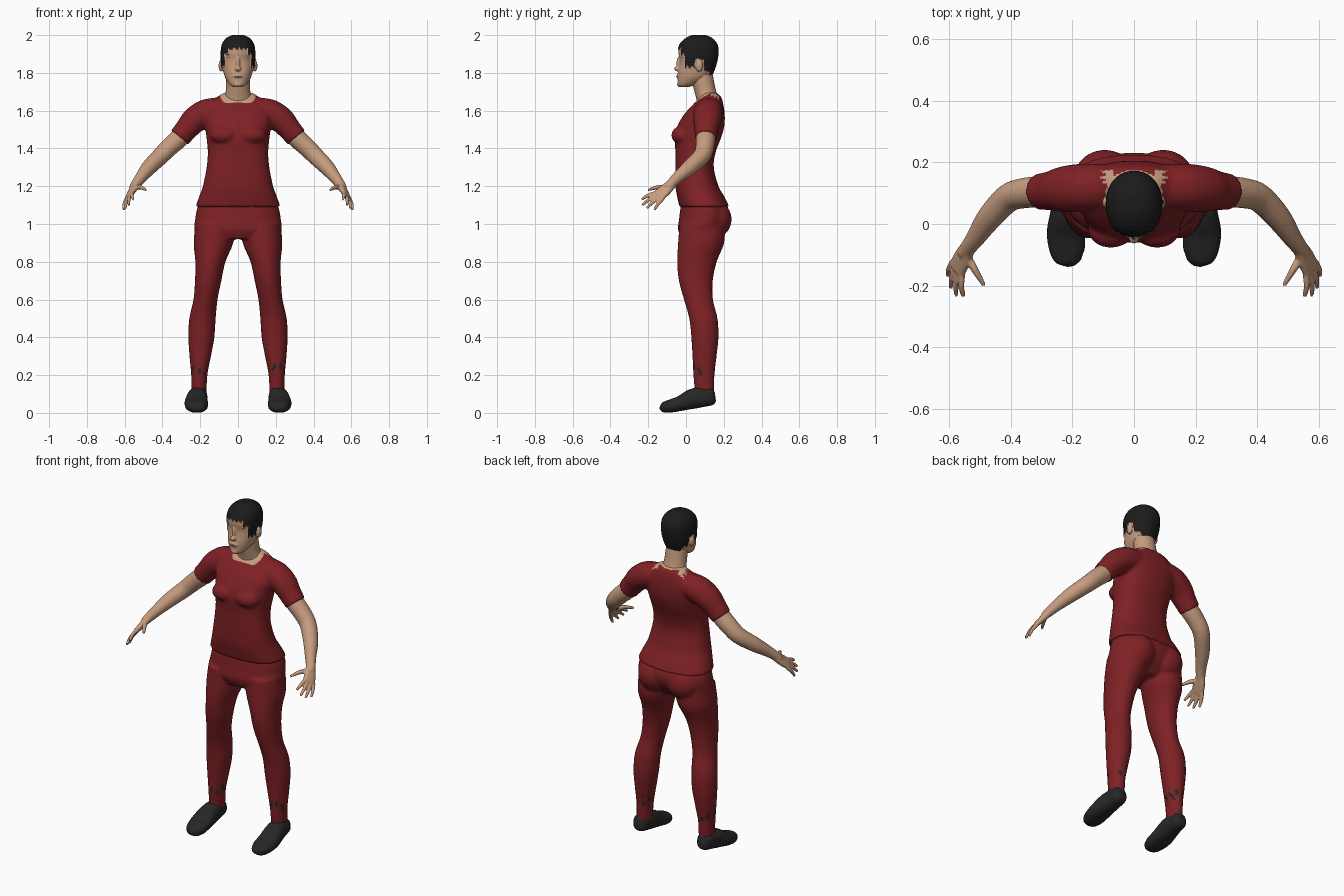
import bpy, bmesh, math
from mathutils import Vector, Matrix

cube = bpy.data.objects.get("Cube")
if cube:
    bpy.data.objects.remove(cube)

BOTH = (1, -1)


def material(name, r, g, b):
    mat = bpy.data.materials.new(name)
    mat.use_nodes = True
    mat.diffuse_color = (r, g, b, 1)
    mat.node_tree.nodes["Principled BSDF"].inputs["Base Color"].default_value = (r, g, b, 1)
    return mat


red = material("red cloth", .21, .015, .018)
skin = material("skin", .56, .33, .21)
hair = material("black hair", .011, .011, .011)
dark = material("charcoal", .02, .02, .021)
white = material("eye white", .6, .55, .5)
lip = material("lip", .4, .2, .14)


def resample(rows, steps):
    """Catmull-Rom interpolation of rows of numbers."""
    out = []
    last = len(rows) - 1
    for i in range(last):
        p, q, r, s = rows[max(i - 1, 0)], rows[i], rows[i + 1], rows[min(i + 2, last)]
        for k in range(steps):
            t = k / steps
            out.append([b + t / 2 * (c - a + t * (2*a - 5*b + 4*c - d + t * (3 * (b - c) + d - a)))
                        for a, b, c, d in zip(p, q, r, s)])
    return out + [list(rows[last])]


def tube(bm, rows, hint=None, sides=(1,), power=2, seg=28, steps=5):
    """Closed loft through rows (x, y, z, half width, half depth); level rings without a hint."""
    pts = resample(rows, steps)

    def spow(v):
        return math.copysign(abs(v) ** (2 / power), v)

    for side in sides:
        rings = []
        for i, p in enumerate(pts):
            u, v = Vector((1, 0, 0)), Vector((0, 1, 0))
            if hint:
                t = Vector(pts[min(i + 1, len(pts) - 1)][:3]) - Vector(pts[max(i - 1, 0)][:3])
                t.normalize()
                u = Vector(hint)
                u = (u - t * u.dot(t)).normalized()
                v = t.cross(u)
            ring = []
            for k in range(seg):
                a = math.tau * k / seg
                co = Vector(p[:3]) + u * p[3] * spow(math.cos(a)) + v * p[4] * spow(math.sin(a))
                co.x *= side
                ring.append(bm.verts.new(co))
            rings.append(ring)
        for lo, hi in zip(rings, rings[1:]):
            for k in range(seg):
                j = (k + 1) % seg
                bm.faces.new((lo[k], lo[j], hi[j], hi[k]))
        bm.faces.new(rings[0])
        bm.faces.new(rings[-1])


def column(rows):
    """Turn (height, half width, front, back) into loft rows."""
    return [(0, (f + b) / 2, z, w, (b - f) / 2) for z, w, f, b in rows]


def ball(bm, center, radii, sides=(1,)):
    for side in sides:
        place = Matrix.Translation((center[0] * side, *center[1:]))
        bmesh.ops.create_uvsphere(bm, u_segments=20, v_segments=12, radius=1,
                                  matrix=place @ Matrix.Diagonal((*radii, 1)))


def finish(name, bm, mats, voxel=0, relax=0, paint=None):
    bmesh.ops.recalc_face_normals(bm, faces=bm.faces[:])
    mesh = bpy.data.meshes.new(name)
    bm.to_mesh(mesh)
    bm.free()
    obj = bpy.data.objects.new(name, mesh)
    bpy.context.collection.objects.link(obj)
    if voxel:  # fuse overlapping volumes into one skin
        fuse = obj.modifiers.new("fuse", 'REMESH')
        fuse.mode = 'VOXEL'
        fuse.voxel_size = voxel
        soft = obj.modifiers.new("soft", 'SMOOTH')
        soft.iterations = relax
        graph = bpy.context.evaluated_depsgraph_get()
        mesh = bpy.data.meshes.new_from_object(obj.evaluated_get(graph))
        obj.modifiers.clear()
        obj.data = mesh
        mesh.name = name
    mesh.materials.clear()
    for mat in mats:
        mesh.materials.append(mat)
    for face in mesh.polygons:
        face.material_index = int(paint(*face.center)) if paint else 0
    mesh.shade_smooth()
    return obj


# Shirt: torso, bust and short sleeves; skin shows at the neckline
bm = bmesh.new()
tube(bm, column([(1.09, .226, -.035, .23), (1.15, .204, -.048, .2), (1.2, .186, -.056, .172),
                 (1.3, .166, -.057, .147), (1.38, .16, -.056, .157), (1.46, .167, -.06, .187),
                 (1.52, .175, -.045, .203), (1.58, .185, -.01, .205), (1.63, .165, .035, .198),
                 (1.67, .115, .07, .187), (1.695, .075, .09, .165)]), power=2.4, seg=40)
ball(bm, (.075, -.018, 1.47), (.075, .06, .05), BOTH)
tube(bm, [(.1, .12, 1.6, .075, .07), (.17, .118, 1.585, .078, .075), (.23, .113, 1.55, .074, .07),
          (.27, .108, 1.505, .064, .062), (.31, .105, 1.458, .058, .058)], (0, 1, 0), BOTH)


def bare_neck(x, y, z):
    collar = (x / .092) ** 2 + ((y - .1) / .075) ** 2 < 1 and z > 1.64
    patch = .065 < abs(x) < .1 + .01 * math.sin(y * 300) and .13 < y < .175
    return z > 1.62 and (collar or patch)


finish("shirt", bm, [red, skin], .008, 5, bare_neck)

# Trousers: hips, seat and legs with dark flecks above the ankles
bm = bmesh.new()
tube(bm, column([(1.13, .195, -.02, .2), (1.08, .217, -.03, .225), (1.03, .226, -.036, .23),
                 (.97, .228, -.042, .2), (.92, .17, -.02, .15)]), power=2.2, seg=40)
ball(bm, (.095, .15, 1.025), (.1, .092, .1), BOTH)
tube(bm, [(.12, .085, 1, .105, .12), (.13, .08, .9, .105, .122), (.146, .058, .8, .08, .105),
          (.158, .052, .7, .07, .09), (.172, .066, .6, .064, .077), (.188, .092, .5, .07, .075),
          (.194, .1, .4, .069, .072), (.2, .098, .3, .057, .064), (.205, .095, .2, .043, .056),
          (.207, .098, .09, .04, .05)], sides=BOTH)


def fleck(x, y, z):
    ragged = math.sin(x * 190 + y * 70) + math.sin(y * 150 + z * 90 - x * 40)
    return abs(z - .235) < .024 * ragged - .006


finish("trousers", bm, [red, dark], .008, 4, fleck)

# Shoes, listed heel to toe as (centre, depth, bottom, top, half width)
bm = bmesh.new()
shoe = [(.212, .155, .065, .11, .015), (.212, .14, .042, .13, .04), (.213, .08, .03, .137, .05),
        (.217, .03, .02, .125, .056), (.221, -.03, .01, .09, .062), (.216, -.09, .001, .068, .056),
        (.208, -.122, .004, .055, .038), (.205, -.137, .02, .04, .012)]
tube(bm, [(x, y, (lo + hi) / 2, w, (hi - lo) / 2) for x, y, lo, hi, w in shoe],
     (1, 0, 0), BOTH, power=2.4)
finish("shoes", bm, [dark])

# Arms and hands
bm = bmesh.new()
tube(bm, [(x, y, z, r, r) for x, y, z, r in [
    (.24, .11, 1.53, .045), (.3, .105, 1.465, .051), (.36, .1, 1.41, .049), (.41, .083, 1.36, .046),
    (.47, .02, 1.3, .041), (.515, -.045, 1.245, .031), (.545, -.085, 1.205, .025),
    (.555, -.1, 1.19, .022)]], (0, 1, 0), BOTH)
across = Vector((.5, .7, -.5)).normalized()
tube(bm, [(.54, -.078, 1.21, .026, .02), (.558, -.112, 1.178, .035, .018),
          (.577, -.15, 1.147, .037, .013)], across, BOTH, power=2.5)
knuckle = Vector((.574, -.142, 1.15))
tips = [(.555, -.235, 1.13), (.578, -.232, 1.1), (.596, -.208, 1.083), (.605, -.168, 1.075)]
for i, tip in enumerate(tips):
    base = knuckle + across * (i - 1.5) * .019
    middle = base.lerp(Vector(tip), .55) + Vector((.004, 0, .005))
    tube(bm, [(*base, .011, .011), (*middle, .01, .01), (*tip, .007, .007)], across, BOTH, seg=12)
tube(bm, [(.545, -.1, 1.192, .014, .014), (.518, -.148, 1.195, .012, .012),
          (.487, -.2, 1.18, .007, .007)], across, BOTH, seg=12)
finish("arms", bm, [skin], .005, 2)

# Neck
bm = bmesh.new()
tube(bm, [(0, .122, 1.6, .08, .06), (0, .115, 1.66, .074, .06), (0, .1, 1.71, .064, .058),
          (0, .08, 1.8, .062, .06)])
finish("neck", bm, [skin])

# Head with nose and ears; cropped hair is raised off the scalp
bm = bmesh.new()
tube(bm, column([(1.724, .022, -.03, .01), (1.737, .044, -.042, .05), (1.77, .066, -.044, .115),
                 (1.8, .076, -.043, .14), (1.84, .083, -.036, .155), (1.87, .086, -.034, .163),
                 (1.91, .087, -.04, .168), (1.95, .081, -.03, .162), (1.98, .06, 0, .137),
                 (1.996, .028, .035, .1)]), power=2.15, seg=40)
ball(bm, (0, -.046, 1.822), (.017, .018, .013))
ball(bm, (0, -.037, 1.85), (.011, .014, .036))
ball(bm, (0, -.036, 1.783), (.03, .014, .016))
ball(bm, (0, -.03, 1.74), (.024, .018, .016))
ball(bm, (.09, .07, 1.838), (.013, .02, .032), BOTH)
HAIRLINE = [(-.022, 1.926), (-.002, 1.9), (.05, 1.832), (.095, 1.872), (.12, 1.815), (1, 1.765)]


def scalp(x, y, z):
    limit = next(h for depth, h in HAIRLINE if y < depth)
    return z > limit + .006 * math.sin(x * 260 + y * 170) and not (abs(x) > .092 and z < 1.87)


head = finish("head", bm, [skin, hair], .004, 4, scalp).data
raised = {v for face in head.polygons if face.material_index for v in face.vertices}
normals = {v: head.vertices[v].normal.copy() for v in raised}
for v in raised:
    head.vertices[v].co += normals[v] * .005

# Facial details
for name, mat, center, radii, sides in [
        ("eyes", white, (.037, -.012, 1.877), (.016, .012, .006), BOTH),
        ("pupils", hair, (.037, -.019, 1.877), (.006, .007, .006), BOTH),
        ("eyelids", hair, (.038, -.013, 1.883), (.018, .012, .003), BOTH),
        ("eyebrows", hair, (.04, -.012, 1.897), (.022, .014, .003), BOTH),
        ("lips", lip, (0, -.04, 1.78), (.023, .012, .006), (1,))]:
    bm = bmesh.new()
    ball(bm, center, radii, sides)
    finish(name, bm, [mat])
